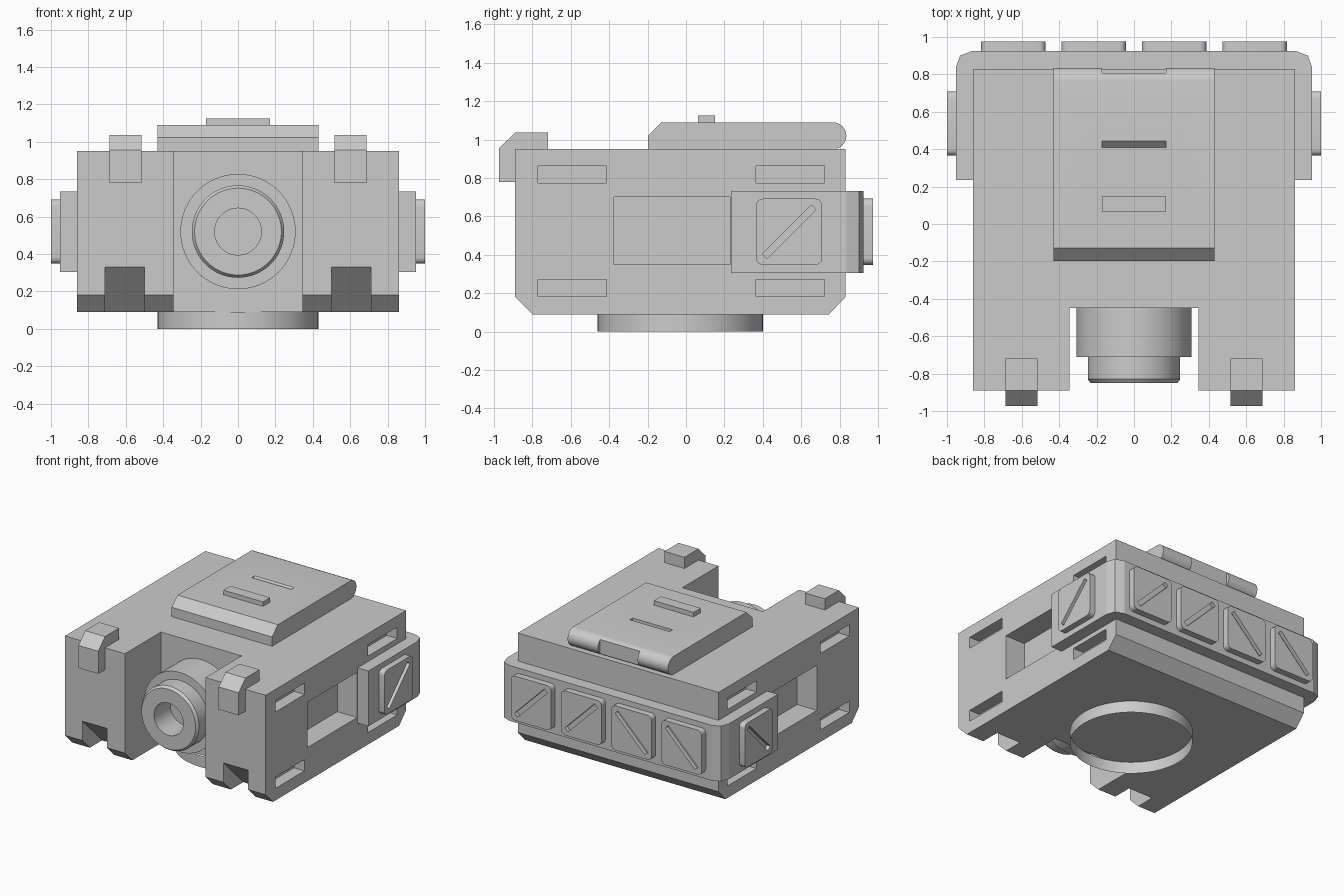
import bpy, bmesh, math
from mathutils import Vector

if "Cube" in bpy.data.objects:
    bpy.data.objects.remove(bpy.data.objects["Cube"])


def prism(name, pts, axis, a, b):
    """Extrude a closed 2D profile along one axis from a to b."""
    place = {'x': lambda p, t: (t, p[0], p[1]),
             'y': lambda p, t: (p[0], t, p[1]),
             'z': lambda p, t: (p[0], p[1], t)}[axis]
    bm = bmesh.new()
    lo = [bm.verts.new(place(p, a)) for p in pts]
    hi = [bm.verts.new(place(p, b)) for p in pts]
    bm.faces.new(lo)
    bm.faces.new(hi)
    for i in range(len(pts)):
        j = (i + 1) % len(pts)
        bm.faces.new((lo[i], lo[j], hi[j], hi[i]))
    bmesh.ops.recalc_face_normals(bm, faces=bm.faces)
    return finish(name, bm)


def finish(name, bm):
    me = bpy.data.meshes.new(name)
    bm.to_mesh(me)
    bm.free()
    ob = bpy.data.objects.new(name, me)
    bpy.context.collection.objects.link(ob)
    return ob


def box(name, x0, x1, y0, y1, z0, z1):
    return prism(name, [(x0, y0), (x1, y0), (x1, y1), (x0, y1)], 'z', z0, z1)


def activate(ob):
    bpy.ops.object.select_all(action='DESELECT')
    ob.select_set(True)
    bpy.context.view_layer.objects.active = ob


def cut(target, cutter):
    m = target.modifiers.new("cut", 'BOOLEAN')
    m.operation = 'DIFFERENCE'
    m.solver = 'EXACT'
    m.object = cutter
    activate(target)
    bpy.ops.object.modifier_apply(modifier=m.name)
    bpy.data.objects.remove(cutter)


def smooth(ob):
    activate(ob)
    bpy.ops.object.shade_smooth_by_angle(angle=math.radians(30))


def lathe(name, profile, z, n=64):
    """Revolve (radius, y) points around the y axis at height z."""
    bm = bmesh.new()
    rings = []
    for r, y in profile:
        if r == 0:
            rings.append([bm.verts.new((0, y, z))] * n)
        else:
            rings.append([bm.verts.new((r * math.cos(math.tau * i / n), y,
                                        z + r * math.sin(math.tau * i / n))) for i in range(n)])
    for p, q in zip(rings, rings[1:]):
        for i in range(n):
            j = (i + 1) % n
            bm.faces.new(list(dict.fromkeys((p[i], p[j], q[j], q[i]))))
    bmesh.ops.recalc_face_normals(bm, faces=bm.faces)
    ob = finish(name, bm)
    smooth(ob)
    return ob


def rounded_square(cu, cv, h, r, seg=5):
    pts = []
    for k, (su, sv) in enumerate([(1, 1), (-1, 1), (-1, -1), (1, -1)]):
        for i in range(seg + 1):
            t = math.pi / 2 * (k + i / seg)
            pts.append((cu + su * (h - r) + r * math.cos(t), cv + sv * (h - r) + r * math.sin(t)))
    return pts


def pad(name, cu, cv, axis, a, b, slope):
    """Rounded pad with an engraved diagonal line; b is the outer face."""
    ob = prism(name, rounded_square(cu, cv, 0.172, 0.035), axis, a, b)
    d = Vector((1, slope)).normalized()
    n = Vector((-d.y, d.x))
    c = Vector((cu, cv))
    L, W = 0.18, 0.018
    out = math.copysign(0.03, b)
    line = [c + d * L + n * W, c - d * L + n * W, c - d * L - n * W, c + d * L - n * W]
    cut(ob, prism("line_cutter", line, axis, b - out, b + out))
    smooth(ob)


# Main housing with chamfered lower edges
body = prism("housing", [(-.89, .18), (-.80, .09), (.745, .09), (.83, .18), (.83, .95), (-.89, .95)],
             'x', -.86, .86)
cut(body, box("bay_cutter", -.345, .345, -1.2, -.45, -.2, 1.2))
for s in (-1, 1):
    # sloped notches under the front
    a, b = sorted((s * .50, s * .71))
    cut(body, prism("notch_cutter", [(-1.0, .44), (-1.0, 0), (-.56, 0)], 'x', a, b))
    # large side recess
    a, b = sorted((s * .69, s * 1.0))
    cut(body, box("recess_cutter", a, b, -.375, .23, .35, .70))
    # four narrow side slots
    a, b = sorted((s * .77, s * 1.0))
    for y in (-.77, .365):
        for z in (.183, .775):
            cut(body, box("slot_cutter", a, b, y, y + .355, z, z + .088))

# Belt wrapping the back and sides
right = [(.86, .235), (.953, .235), (.953, .835), (.93, .90), (.865, .925)]
belt = right + [(-x, y) for x, y in reversed(right)] + [(-.86, .83), (.86, .83)]
prism("rear_belt", belt, 'z', .305, .733)

# Pads on the belt
for s in (-1, 1):
    for x in (.215, .645):
        pad("rear_pad", s * x, .52, 'y', .915, .975, -s)
    pad("side_pad", .537, .52, 'x', s * .945, s * 1.0, 1)

# Top hatch: rounded hinge ends, flat middle
arc = [(.765 + .07 * math.cos(t), 1.02 + .07 * math.sin(t))
       for t in (math.radians(-90 + 15 * i) for i in range(13))]
hatch = prism("top_hatch", [(-.197, .95)] + arc + [(-.127, 1.09), (-.197, 1.022)], 'x', -.43, .43)
cut(hatch, box("hinge_cutter", -.17, .17, .807, 1.0, .9, 1.2))
cut(hatch, prism("groove_cutter", [(.41, 1.055), (.465, 1.11), (.41, 1.11)], 'x', -.17, .17))
smooth(hatch)
box("hatch_handle", -.17, .17, .063, .15, 1.08, 1.125)

# Hooked tabs over the front edge
tab = [(-.973, .78), (-.973, .955), (-.89, 1.037), (-.718, 1.037), (-.718, .95), (-.89, .95), (-.89, .78)]
for s in (-1, 1):
    a, b = sorted((s * .516, s * .687))
    prism("front_tab", tab, 'x', a, b)

# Lens barrel in the front bay
lathe("lens_barrel", [(.308, -.45), (.308, -.71), (.247, -.71), (.247, -.83), (.232, -.85),
                      (.125, -.85), (.125, -.65), (0, -.65)], .52)

# Open mounting ring underneath
bm = bmesh.new()
bmesh.ops.create_cone(bm, cap_ends=False, segments=64, radius1=.43, radius2=.43, depth=.09)
bmesh.ops.translate(bm, verts=bm.verts, vec=(0, -.03, .045))
smooth(finish("base_ring", bm))
